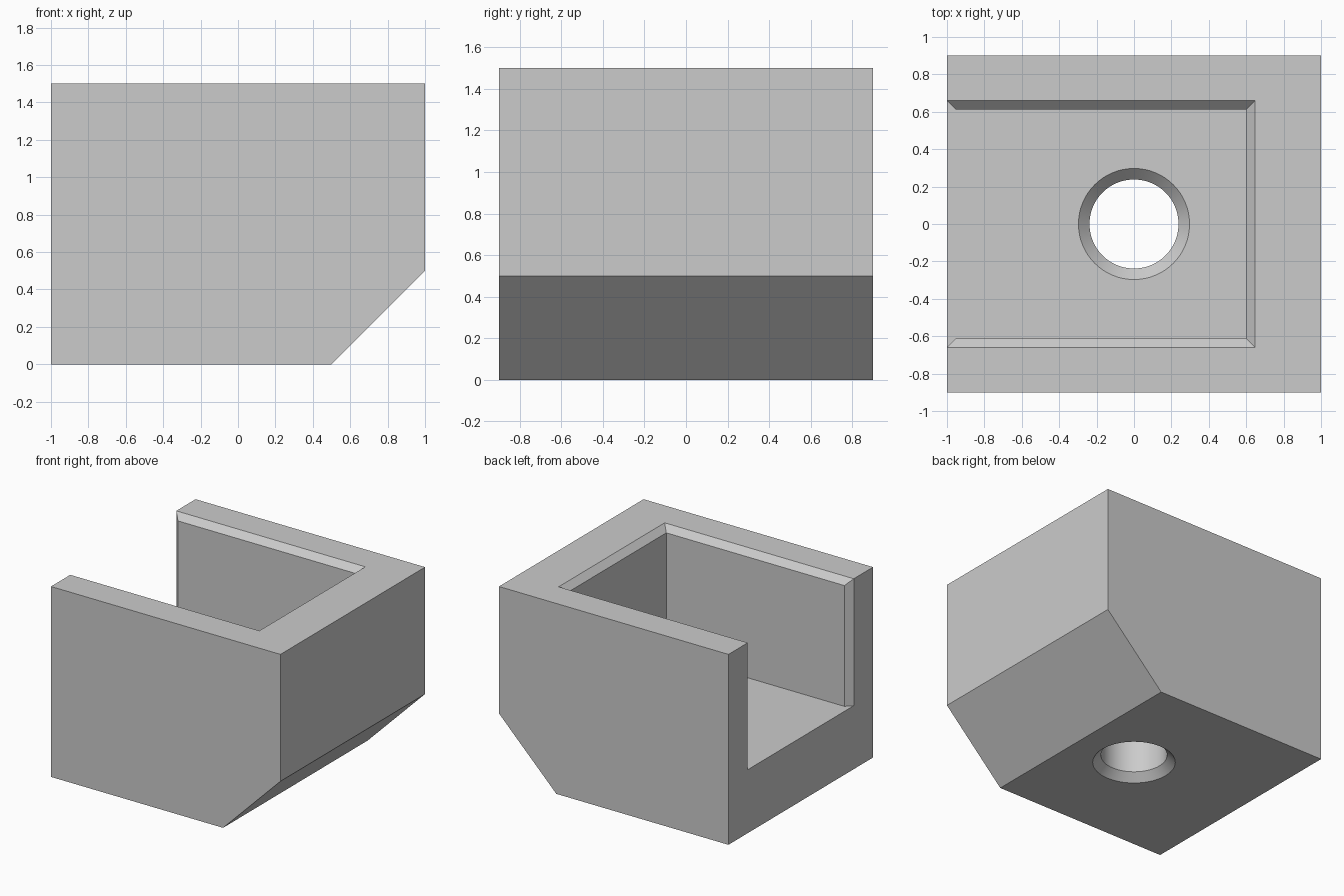
import bpy
import bmesh
from math import cos, sin, tau, radians

default = bpy.data.objects.get("Cube")
if default:
    bpy.data.objects.remove(default, do_unlink=True)

# Main sizes
LENGTH, HALF_Y, HEIGHT = 1.0, 0.9, 1.5
SLOPE = 0.5          # large sloped cut under the +x end
FLOOR = 0.5          # pocket floor height
POCKET_X, POCKET_Y = 0.6, 0.612
BEVEL = 0.048
HOLE_R, SINK = 0.238, 0.059
OVER = 0.1           # how far cutters overshoot

grey = bpy.data.materials.new("plain grey")
grey.use_nodes = True
grey.diffuse_color = (0.6, 0.6, 0.6, 1)
grey.node_tree.nodes["Principled BSDF"].inputs["Base Color"].default_value = (0.6, 0.6, 0.6, 1)


def loft(name, rings):
    """Closed solid skinned through equally long rings of points."""
    bm = bmesh.new()
    loops = [[bm.verts.new(p) for p in ring] for ring in rings]
    n = len(loops[0])
    for a, b in zip(loops, loops[1:]):
        for i in range(n):
            j = (i + 1) % n
            bm.faces.new((a[i], a[j], b[j], b[i]))
    bm.faces.new(loops[0])
    bm.faces.new(loops[-1])
    bmesh.ops.recalc_face_normals(bm, faces=bm.faces[:])
    mesh = bpy.data.meshes.new(name)
    bm.to_mesh(mesh)
    bm.free()
    obj = bpy.data.objects.new(name, mesh)
    mesh.materials.append(grey)
    bpy.context.collection.objects.link(obj)
    return obj


def level_rect(x, y, z):
    return [(-LENGTH - 2 * OVER, -y, z), (x, -y, z), (x, y, z), (-LENGTH - 2 * OVER, y, z)]


def upright_rect(x, y):
    top = HEIGHT + OVER
    return [(x, -y, FLOOR), (x, y, FLOOR), (x, y, top), (x, -y, top)]


def circle(r, z, sides=64):
    return [(r * cos(tau * i / sides), r * sin(tau * i / sides), z) for i in range(sides)]


# Block with the sloped underside
profile = [(-LENGTH, 0), (LENGTH - SLOPE, 0), (LENGTH, SLOPE), (LENGTH, HEIGHT), (-LENGTH, HEIGHT)]
block = loft("block", [[(x, y, z) for x, z in profile] for y in (-HALF_Y, HALF_Y)])

# Open-ended pocket
pocket = loft("pocket_cutter", [level_rect(POCKET_X, POCKET_Y, z) for z in (FLOOR, HEIGHT + OVER)])

# Bevel round the pocket rim
rim = loft("rim_bevel_cutter", [
    level_rect(POCKET_X + d, POCKET_Y + d, HEIGHT - BEVEL + d) for d in (-OVER, OVER)])

# Bevel down both sides of the open end
mouth = loft("mouth_bevel_cutter", [
    upright_rect(-LENGTH + BEVEL - d, POCKET_Y + d) for d in (-OVER, OVER)])

# Through hole, countersunk from both sides
hole = loft("hole_cutter", [
    circle(HOLE_R + SINK + OVER, -OVER),
    circle(HOLE_R, SINK),
    circle(HOLE_R, FLOOR - SINK),
    circle(HOLE_R + SINK + OVER, FLOOR + OVER)])

bpy.ops.object.select_all(action='DESELECT')
block.select_set(True)
bpy.context.view_layer.objects.active = block
for cutter in (pocket, rim, mouth, hole):
    cutter.hide_render = True
    mod = block.modifiers.new(cutter.name, 'BOOLEAN')
    mod.operation = 'DIFFERENCE'
    mod.solver = 'EXACT'
    mod.object = cutter
    bpy.ops.object.modifier_apply(modifier=mod.name)
    bpy.data.objects.remove(cutter, do_unlink=True)

bpy.ops.object.shade_smooth_by_angle(angle=radians(30))
